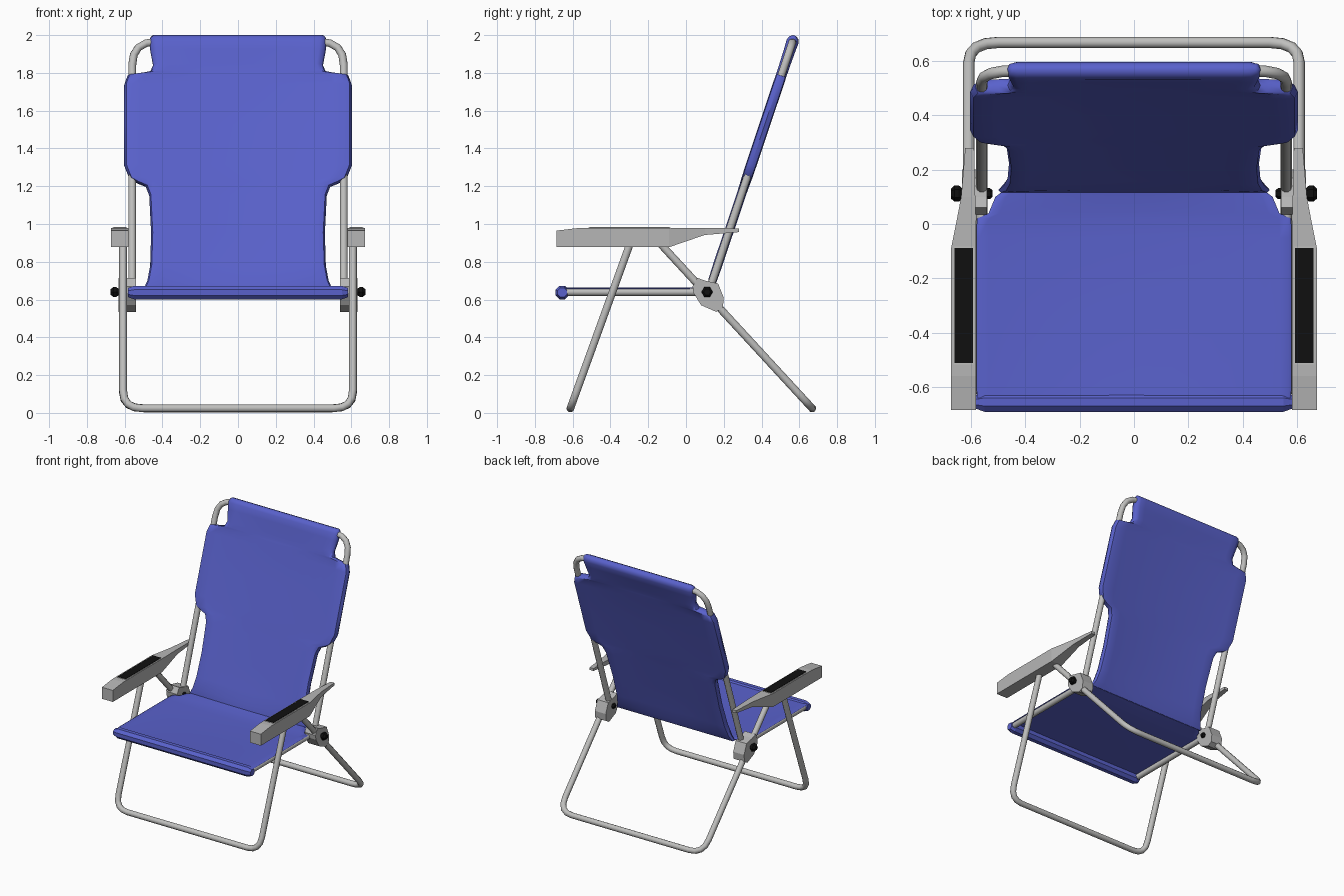
import bpy, bmesh, math
from mathutils import Vector

if "Cube" in bpy.data.objects:
    bpy.data.objects.remove(bpy.data.objects["Cube"])


def material(name, rgb, rough=0.6):
    m = bpy.data.materials.new(name)
    m.use_nodes = True
    m.diffuse_color = (*rgb, 1)
    node = m.node_tree.nodes["Principled BSDF"]
    node.inputs["Base Color"].default_value = (*rgb, 1)
    node.inputs["Roughness"].default_value = rough
    return m


BLUE = material("blue fabric", (0.10, 0.12, 0.60))
METAL = material("grey metal", (0.52, 0.52, 0.51))
PLASTIC = material("grey plastic", (0.47, 0.47, 0.47))
BLACK = material("black rubber", (0.005, 0.005, 0.005))


def smooth(ob, angle=40):
    bpy.ops.object.select_all(action='DESELECT')
    ob.select_set(True)
    bpy.context.view_layer.objects.active = ob
    bpy.ops.object.shade_smooth_by_angle(angle=math.radians(angle))


def loft(name, rings, mat, smooth_angle=None):
    """Skin a row of equal-length rings and cap both ends."""
    bm = bmesh.new()
    rows = [[bm.verts.new(p) for p in ring] for ring in rings]
    n = len(rows[0])
    for a, b in zip(rows, rows[1:]):
        for i in range(n):
            j = (i + 1) % n
            bm.faces.new((a[i], a[j], b[j], b[i]))
    bm.faces.new(rows[0])
    bm.faces.new(rows[-1])
    bmesh.ops.recalc_face_normals(bm, faces=bm.faces)
    me = bpy.data.meshes.new(name)
    bm.to_mesh(me)
    bm.free()
    me.materials.append(mat)
    ob = bpy.data.objects.new(name, me)
    bpy.context.collection.objects.link(ob)
    if smooth_angle:
        smooth(ob, smooth_angle)
    return ob


def fillet(points, radius, steps=4):
    """Round the inner corners of a path."""
    pts = [Vector(p) for p in points]
    out = [pts[0]]
    for a, b, c in zip(pts, pts[1:], pts[2:]):
        p, q = b + (a - b).normalized() * radius, b + (c - b).normalized() * radius
        for k in range(steps + 1):
            t = k / steps
            out.append(p * (1 - t) ** 2 + b * 2 * t * (1 - t) + q * t * t)
    return out + [pts[-1]]


def u_tube(name, x, end, bar, corner, radius=0.021):
    """U-shaped tube: two side runs from end (y, z) to a crossbar at bar (y, z)."""
    path = fillet([(-x, *end), (-x, *bar), (x, *bar), (x, *end)], corner)
    cu = bpy.data.curves.new(name, 'CURVE')
    cu.dimensions = '3D'
    cu.bevel_depth, cu.bevel_resolution, cu.use_fill_caps = radius, 3, True
    sp = cu.splines.new('POLY')
    sp.points.add(len(path) - 1)
    for pt, co in zip(sp.points, path):
        pt.co = (*co, 1)
    cu.materials.append(METAL)
    ob = bpy.data.objects.new(name, cu)
    bpy.context.collection.objects.link(ob)
    bpy.ops.object.select_all(action='DESELECT')
    ob.select_set(True)
    bpy.context.view_layer.objects.active = ob
    bpy.ops.object.convert(target='MESH')
    smooth(bpy.context.view_layer.objects.active)


def fabric_ring(width, thick, sag, place, n=16):
    """Cushioned cross-section with rounded side hems and a thinner middle."""
    front, back = [], []
    for i in range(n + 1):
        s = math.sin(math.pi * (i / n - 0.5))
        d = min(width * (1 - abs(s)), thick)
        h = math.sqrt(max(thick ** 2 - (thick - d) ** 2, 0))
        h *= 1 - sag * (1 - s * s)
        front.append(place(width * s, h))
        if 0 < i < n:
            back.append(place(width * s, -h))
    return front + back[::-1]


# Tube frame
LEAN = 0.335


def back_y(z):
    return 0.12 + (z - 0.64) * LEAN


u_tube("front_legs", 0.608, (-0.295, 0.90), (-0.612, 0.024), 0.10)
u_tube("rear_legs", 0.608, (-0.14, 0.90), (0.668, 0.024), 0.11)
u_tube("seat_frame", 0.56, (0.12, 0.64), (-0.655, 0.64), 0.04)
u_tube("backrest_frame", 0.56, (0.12, 0.64), (back_y(1.965), 1.965), 0.13)

# Backrest fabric: height, half width, half thickness, middle thinning
norm = Vector((-1, LEAN)).normalized()
back_rows = [
    (0.655, 0.50, 0.010, 0), (0.70, 0.48, 0.024, 0.4), (0.78, 0.465, 0.027, 0.6),
    (0.95, 0.46, 0.027, 0.6), (1.15, 0.47, 0.027, 0.6), (1.20, 0.49, 0.028, 0.6),
    (1.22, 0.54, 0.029, 0.6), (1.24, 0.575, 0.03, 0.6), (1.31, 0.603, 0.031, 0.6),
    (1.52, 0.603, 0.031, 0.6), (1.735, 0.603, 0.031, 0.5), (1.785, 0.585, 0.03, 0.4),
    (1.797, 0.50, 0.03, 0.4), (1.805, 0.465, 0.03, 0.4), (1.84, 0.45, 0.03, 0.3),
    (1.92, 0.465, 0.031, 0.1), (1.965, 0.47, 0.033, 0), (1.985, 0.465, 0.026, 0),
    (1.997, 0.455, 0.010, 0)]
loft("backrest_fabric", [
    fabric_ring(w, t, s, lambda x, h: (x, back_y(z) + norm.x * h, z + norm.y * h))
    for z, w, t, s in back_rows], BLUE, 50)

# Seat fabric: depth, half width, dip of the middle
seat_rows = [(-0.66, 0.575, 0), (-0.60, 0.58, 0.004), (-0.30, 0.58, 0.014),
             (-0.05, 0.58, 0.018), (0.02, 0.578, 0.016), (0.04, 0.535, 0.014),
             (0.10, 0.51, 0.008), (0.13, 0.47, 0.002)]
loft("seat_fabric", [
    fabric_ring(w, 0.006, 0, lambda x, h: (x, y, 0.659 + h - dip * (1 - (x / w) ** 2)))
    for y, w, dip in seat_rows], BLUE, 50)


def disc(x, y, z, r, n=6, turn=0.0):
    return [(x, y + r * math.cos(turn + math.tau * i / n),
             z + r * math.sin(turn + math.tau * i / n)) for i in range(n)]


# Front hem rolled round the seat crossbar
loft("seat_front_roll", [disc(x, -0.655, 0.637, r, 8, math.pi / 8) for x, r in
                         ((-0.583, 0.026), (-0.55, 0.039), (0.55, 0.039), (0.583, 0.026))], BLUE)

# Armrest sections: y, inner x, outer x, bottom z, top z
arm_rows = [(-0.685, 0.581, 0.673, 0.877, 0.965), (-0.56, 0.581, 0.673, 0.877, 0.98),
            (-0.09, 0.581, 0.673, 0.877, 0.98), (0.0, 0.582, 0.655, 0.908, 0.98),
            (0.10, 0.584, 0.636, 0.942, 0.98), (0.28, 0.588, 0.621, 0.957, 0.976)]
# Hinge outline (y, z)
hinge = [(0.035, 0.67), (0.06, 0.715), (0.10, 0.70), (0.17, 0.685), (0.20, 0.61),
         (0.195, 0.555), (0.16, 0.535), (0.08, 0.57), (0.04, 0.635)]


def plate(name, s, x0, x1, y0, y1, z0, z1, mat):
    loft(name, [[(s * x0, y0, z), (s * x1, y0, z), (s * x1, y1, z), (s * x0, y1, z)]
                for z in (z0, z1)], mat)


for side, s in (("left", 1), ("right", -1)):
    loft(side + "_armrest", [[(s * a, y, b), (s * o, y, b), (s * o, y, t), (s * a, y, t)]
                             for y, a, o, b, t in arm_rows], PLASTIC)
    plate(side + "_pad_border", s, 0.588, 0.664, -0.517, -0.083, 0.978, 0.982, METAL)
    plate(side + "_arm_pad", s, 0.592, 0.660, -0.512, -0.088, 0.979, 0.985, BLACK)
    loft(side + "_hinge", [[(s * x, y, z) for y, z in hinge] for x in (0.54, 0.632)], PLASTIC)
    loft(side + "_outer_knob", [disc(s * x, 0.112, 0.64, r) for x, r in
                                ((0.63, 0.018), (0.645, 0.03), (0.66, 0.03), (0.674, 0.018))], BLACK)
    loft(side + "_inner_knob", [disc(s * x, 0.112, 0.64, r) for x, r in
                                ((0.545, 0.02), (0.53, 0.02), (0.52, 0.012))], BLACK)
